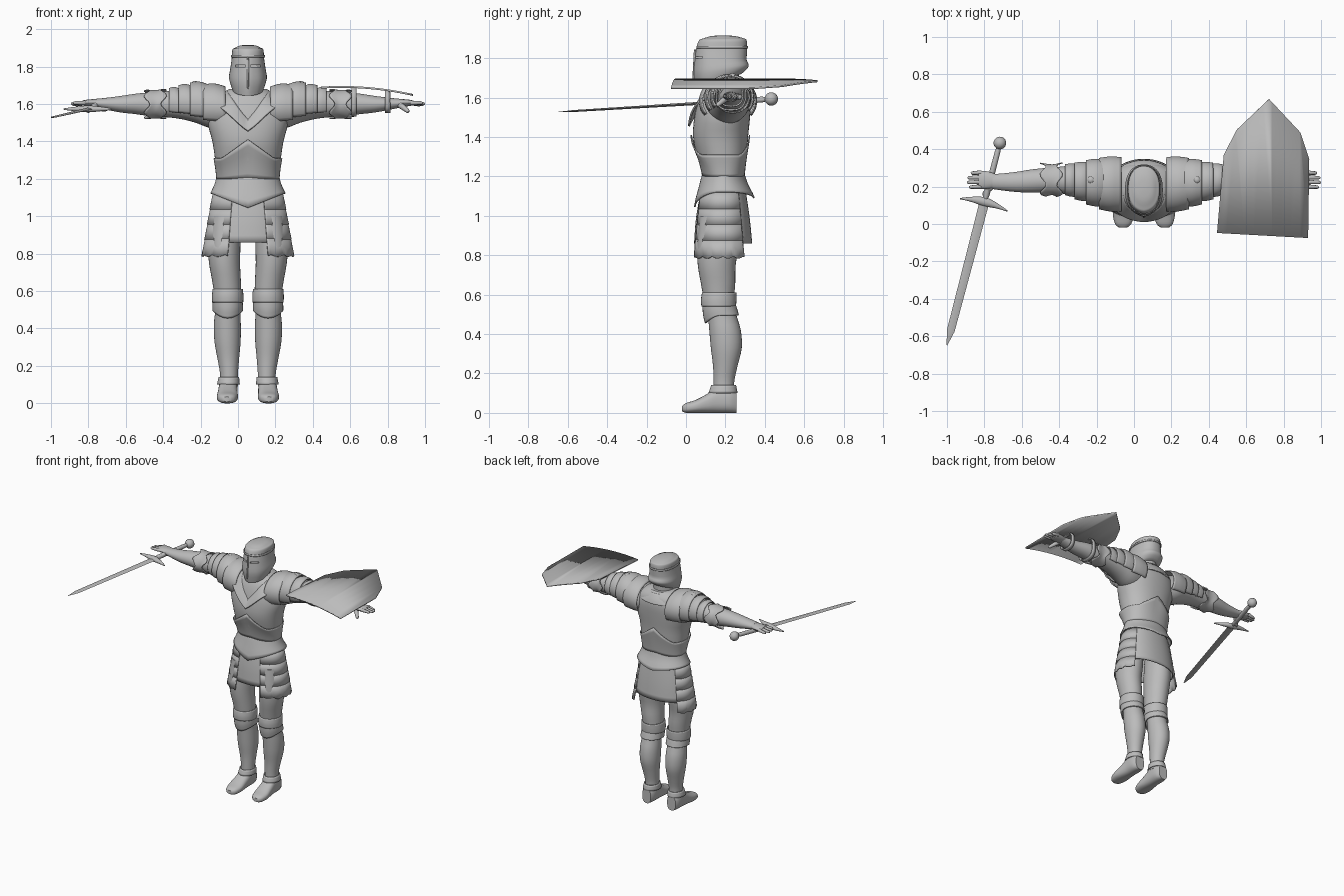
import bpy, bmesh, math
from mathutils import Vector, Matrix

cube = bpy.data.objects.get("Cube")
if cube:
    bpy.data.objects.remove(cube, do_unlink=True)

STEEL = bpy.data.materials.new("steel_grey")
STEEL.use_nodes = True
STEEL.diffuse_color = (0.5, 0.5, 0.5, 1)
STEEL.node_tree.nodes["Principled BSDF"].inputs["Base Color"].default_value = STEEL.diffuse_color

CENTRE = 0.053  # body midline, shifted by the reach of the sword


def side(sign):
    return lambda p: Vector((CENTRE + sign * p.x, p.y, p.z))


body = side(1)


def finish(name, bm, shell=0.0):
    """Turn a bmesh into a smooth steel object, optionally with thickness."""
    bmesh.ops.recalc_face_normals(bm, faces=bm.faces[:])
    mesh = bpy.data.meshes.new(name)
    bm.to_mesh(mesh)
    bm.free()
    mesh.materials.append(STEEL)
    obj = bpy.data.objects.new(name, mesh)
    bpy.context.collection.objects.link(obj)
    bpy.ops.object.select_all(action="DESELECT")
    obj.select_set(True)
    bpy.context.view_layer.objects.active = obj
    bpy.ops.object.shade_smooth_by_angle(angle=math.radians(40))
    if shell:
        mod = obj.modifiers.new("thickness", "SOLIDIFY")
        mod.thickness = shell
        mod.offset = 0
    return obj


def smooth_rings(rings, steps):
    """Pass a smooth curve through the given rings."""
    rings = [Vector(r) for r in rings]
    out = []
    for i in range(len(rings) - 1):
        b, c = rings[i], rings[i + 1]
        a = rings[i - 1] if i else b
        d = rings[min(i + 2, len(rings) - 1)]
        for k in range(steps):
            t = k / steps
            out.append(b + (c - a) * (t / 2) + (a * 2 - b * 5 + c * 4 - d) * (t * t / 2)
                       + (b * 3 - a - c * 3 + d) * (t ** 3 / 2))
    return out + [rings[-1]]


def loft(name, rings, axis="z", place=body, arc=None, n=32, steps=3, power=2, warp=None, shell=0.0):
    """Skin rings of (position, centre, half width, low, high) along an axis."""
    bm = bmesh.new()
    rows = []
    rings = smooth_rings(rings, steps)
    start, end = arc or (0, 360)
    for i, (t, mid, half, low, high) in enumerate(rings):
        row = []
        for k in range(n + 1 if arc else n):
            a = math.radians(start + (end - start) * k / n)
            c, s = (math.copysign(abs(w) ** (2 / power), w) for w in (math.cos(a), math.sin(a)))
            u, v = mid + half * c, (low + high) / 2 + (high - low) / 2 * s
            p = Vector({"x": (t, u, v), "y": (u, t, v), "z": (u, v, t)}[axis])
            if warp:
                warp(p, i / (len(rings) - 1), c, s)
            row.append(bm.verts.new(place(p)))
        rows.append(row)
    for a, b in zip(rows, rows[1:]):
        for k in range(n):
            j = (k + 1) % len(a)
            bm.faces.new((a[k], a[j], b[j], b[k]))
    if not shell:
        bm.faces.new(rows[0])
        bm.faces.new(rows[-1])
    return finish(name, bm, shell)


def tube(name, start, end, r0, r1, place=body, n=10):
    """Tapered rod between two points."""
    a, b = Vector(start), Vector(end)
    turn = (b - a).to_track_quat("Z", "Y")
    size = (b - a).length
    return loft(name, [(0, 0, r0 * .7, -r0 * .7, r0 * .7), (size * .1, 0, r0, -r0, r0),
                       (size * .9, 0, r1, -r1, r1), (size, 0, r1 * .5, -r1 * .5, r1 * .5)],
                place=lambda p: place(a + turn @ p), n=n, steps=1)


def ball(name, at, radius, place=body):
    bm = bmesh.new()
    bmesh.ops.create_uvsphere(bm, u_segments=16, v_segments=10, radius=radius)
    for v in bm.verts:
        v.co = place(v.co + Vector(at))
    return finish(name, bm)


# Torso armour
loft("torso", [(1.13, 0, .165, .09, .29), (1.2, 0, .162, .09, .29), (1.3, 0, .175, .058, .308),
               (1.4, 0, .19, .036, .315), (1.5, 0, .215, .042, .325), (1.58, 0, .205, .06, .33),
               (1.64, 0, .165, .085, .32), (1.68, 0, .1, .12, .29)], n=48, power=2.2)


def arch(p, f, c, s):
    p.z += f * .1 * max(0, 1 - abs(p.x) / .14)


loft("belly_plate", [(1.2, 0, .166, .085, .295), (1.25, 0, .171, .062, .306), (1.31, 0, .181, .026, .322)],
     n=48, power=2.2, warp=arch, shell=.006)


def waist_point(p, f, c, s):
    p.z -= f * f * max(0, 1 - abs(p.x) / .19) * (.075 if s < 0 else .03)


loft("waist_plate", [(1.21, 0, .164, .086, .294), (1.17, 0, .175, .07, .31), (1.12, 0, .198, .045, .345)],
     n=48, warp=waist_point, shell=.008)


def collar_point(p, f, c, s):
    if s < 0:
        p.z -= .145 * s * s * max(0, 1 - abs(p.x) / .22)


loft("collar", [(1.665, 0, .11, .052, .3), (1.63, 0, .155, .03, .325), (1.6, 0, .195, .015, .338)],
     n=48, warp=collar_point, shell=.01)
loft("neck", [(1.56, 0, .085, .08, .27), (1.72, 0, .075, .1, .27)], steps=1)


# Helmet
def helm_shape(p, f, c, s):
    if s < 0:
        p.y -= .01 * max(0, 1 - abs(p.x) / .04) * (1 - f)
    p.z += .075 * (1 - min(1, f * 3)) * (s + 1) / 2


helmet = loft("helmet", [(1.645, 0, .083, .062, .28), (1.715, 0, .101, .047, .318), (1.78, 0, .095, .05, .308),
                         (1.85, 0, .086, .058, .31), (1.89, 0, .083, .07, .308), (1.9, 0, .07, .09, .295),
                         (1.912, 0, .045, .13, .25), (1.916, 0, .01, .18, .2)], n=48, power=2.3, warp=helm_shape)
for sign in (1, -1):
    bpy.ops.mesh.primitive_cube_add(size=1, location=(CENTRE + sign * .04, .06, 1.803))
    cutter = bpy.context.object
    cutter.scale = (.052, .07, .011)
    cutter.hide_render = True
    slot = helmet.modifiers.new("eye_slot", "BOOLEAN")
    slot.object = cutter
    slot.operation = "DIFFERENCE"
    bpy.context.view_layer.objects.active = helmet
    bpy.ops.object.modifier_apply(modifier=slot.name)
    bpy.data.objects.remove(cutter, do_unlink=True)
loft("helmet_band", [(1.85, 0, .089, .055, .313), (1.862, 0, .089, .055, .313)],
     n=48, power=2.3, steps=1, shell=.005)
tube("helmet_nasal", (0, .046, 1.845), (0, .036, 1.68), .006, .005)

# Skirt
loft("skirt", [(1.15, 0, .165, .085, .295), (1.0, 0, .198, .056, .318), (.86, 0, .212, .045, .332)],
     n=48, power=2.2, shell=.008)


def scallop(p, f, c, s):
    p.z -= f * .012 * abs(math.sin(9 * math.atan2(s, c)))


for label, sign in (("left", 1), ("right", -1)):
    half = side(sign)

    # Thigh lames hanging at the hip
    for i in range(4):
        top, r = 1.12 - i * .08, .184 + i * .014
        loft(f"{label}_hip_lame_{i}", [(top, 0, r, .068 - i * .01, .3 + i * .01),
                                       (top - .085, 0, r + .018, .055 - i * .008, .312 + i * .01)],
             place=half, arc=(-66, 42), steps=2, power=2.2, shell=.008, warp=scallop if i == 3 else None)

    # Leg, knee guard and foot
    loft(f"{label}_leg", [(1, .12, .08, .07, .28), (.85, .127, .087, .056, .268), (.75, .125, .083, .06, .252),
                          (.66, .115, .077, .075, .25), (.58, .108, .072, .09, .245), (.5, .108, .067, .11, .255),
                          (.42, .11, .072, .118, .278), (.33, .109, .07, .126, .283), (.24, .105, .058, .137, .262),
                          (.16, .101, .048, .14, .245), (.09, .101, .047, .14, .245)], place=half)

    def knee_point(p, f, c, s):
        p.z -= f * .04 * max(0, -s) ** 2 - f * .02

    loft(f"{label}_knee_upper", [(.61, .108, .077, .085, .252), (.575, .108, .08, .08, .252),
                                 (.54, .108, .079, .082, .25)], place=half, shell=.008)
    loft(f"{label}_knee_lower", [(.545, .108, .076, .088, .25), (.51, .108, .077, .09, .258),
                                 (.475, .108, .077, .1, .265)], place=half, shell=.008, warp=knee_point)
    loft(f"{label}_ankle_cuff", [(.14, .102, .051, .132, .25), (.1, .104, .057, .118, .258)], place=half, shell=.008)
    loft(f"{label}_foot", [(-.02, .112, .02, .008, .035), (0, .111, .043, 0, .05), (.05, .11, .056, 0, .066),
                           (.11, .108, .053, 0, .098), (.16, .106, .051, 0, .13), (.22, .106, .05, 0, .13),
                           (.255, .106, .036, 0, .11)], axis="y", place=half, power=2.5)

    # Arm with shoulder lames and elbow guard
    loft(f"{label}_arm", [(.12, .2, .1, 1.46, 1.66), (.2, .215, .11, 1.47, 1.69), (.28, .225, .1, 1.5, 1.695),
                          (.36, .232, .084, 1.52, 1.682), (.44, .235, .072, 1.53, 1.668), (.52, .234, .066, 1.535, 1.663),
                          (.6, .23, .062, 1.546, 1.655), (.68, .225, .054, 1.555, 1.643), (.76, .225, .045, 1.57, 1.633),
                          (.81, .227, .04, 1.58, 1.628)], axis="x", place=half)
    for i, (start, end, r, low, high) in enumerate([(.12, .24, .142, 1.46, 1.7), (.21, .31, .122, 1.485, 1.71),
                                                    (.29, .37, .1, 1.51, 1.697), (.36, .42, .084, 1.52, 1.682)]):
        loft(f"{label}_shoulder_lame_{i}", [(start, .212 + i * .007, r, low, high - .01),
                                            ((start + end) / 2, .214 + i * .007, r * 1.01, low, high + .006),
                                            (end, .216 + i * .007, r * .94, low + .008, high)],
             axis="x", place=half, arc=(-35, 215), shell=.008)
    ball(f"{label}_shoulder_knob", (.283, .235, 1.7), .024, half)

    def points(p, f, c, s):
        p.x += .016 * (f - .5) * 2 * math.cos(5 * math.atan2(s, c))

    loft(f"{label}_elbow_guard", [(.45, .237, .09, 1.522, 1.678), (.49, .237, .079, 1.526, 1.672),
                                  (.54, .237, .088, 1.522, 1.674)], axis="x", place=half, warp=points, shell=.006)

    # Open hand
    loft(f"{label}_palm", [(.79, .23, .036, 1.583, 1.628), (.83, .234, .046, 1.585, 1.626),
                           (.87, .236, .048, 1.59, 1.622), (.885, .236, .042, 1.595, 1.618)], axis="x", place=half, n=16)
    for i, reach in enumerate((.935, .946, .943, .925)):
        y = .2 + i * .025
        tube(f"{label}_finger_{i}", (.865, y, 1.606), (reach, y - .003, 1.606 - i * .004), .0125, .009, half)
    tube(f"{label}_thumb", (.81, .205, 1.598), (.86, .155, 1.558), .017, .011, half)

# Sword held across the right palm
pommel, tip = Vector((-.717, .433, 1.593)), Vector((-1, -.648, 1.527))
turn = (tip - pommel).to_track_quat("Y", "Z").to_matrix().to_4x4()
frame = Matrix.Translation(pommel) @ turn
length = (tip - pommel).length


def hilt(p):
    return frame @ p


ball("sword_pommel", (0, 0, 0), .034, hilt)
tube("sword_grip", (0, .02, 0), (0, .32, 0), .015, .017, hilt, n=14)
loft("sword_guard", [(-.132, 0, .003, -.004, .004), (-.07, 0, .014, -.012, .012), (0, 0, .024, -.018, .018),
                     (.07, 0, .014, -.012, .012), (.132, 0, .003, -.004, .004)], axis="x", n=16,
     place=lambda p: hilt(p + Vector((0, .325 + p.x * p.x, 0))))
loft("sword_blade", [(.32, 0, .026, -.008, .008), (length - .08, 0, .021, -.005, .005),
                     (length, 0, .002, -.001, .001)], axis="y", place=hilt, n=4, steps=1)

# Shield strapped flat on the left forearm
bm = bmesh.new()
outline = [(.444, -.048), (.93, -.075), (.936, .348), (.888, .49), (.722, .668), (.55, .505), (.48, .37)]
bm.faces.new([bm.verts.new((x, y, 0)) for x, y in outline])
for k in range(1, 10):
    bmesh.ops.bisect_plane(bm, geom=bm.verts[:] + bm.edges[:] + bm.faces[:],
                           plane_co=(.444 + k * .049, 0, 0), plane_no=(1, 0, 0))
for v in bm.verts:
    d = v.co.x - .69
    v.co.z = 1.668 - .08 * d + .018 * (1 - (d / .246) ** 2)
finish("shield", bm, .01)
for i, (x, r, high) in enumerate([(.62, .075, 1.69), (.8, .06, 1.672)]):
    loft(f"shield_strap_{i}", [(x - .014, .228, r, 1.535 + i * .02, high), (x + .014, .228, r, 1.537 + i * .02, high)],
         axis="x", place=lambda p: p, steps=1, power=2.6, shell=.008)
